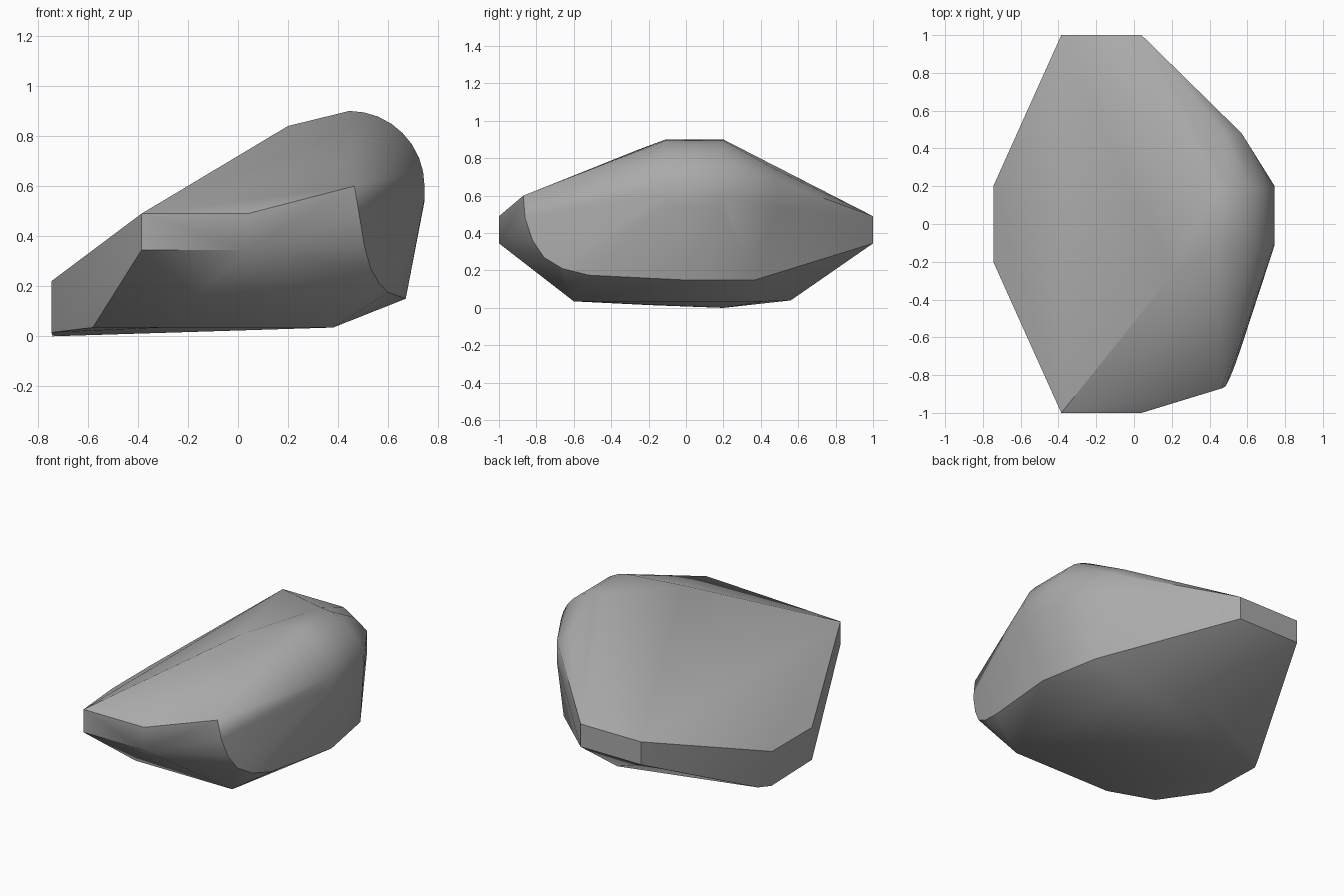
import bpy
import bmesh
from math import sin, cos, radians

# remove the default cube only
default_cube = bpy.data.objects.get("Cube")
if default_cube:
    bpy.data.objects.remove(default_cube, do_unlink=True)


def flat_material(name, rgb):
    """Plain single-colour material."""
    material = bpy.data.materials.new(name)
    material.use_nodes = True
    colour = (*rgb, 1.0)
    material.diffuse_color = colour
    shader = material.node_tree.nodes["Principled BSDF"]
    shader.inputs["Base Color"].default_value = colour
    shader.inputs["Roughness"].default_value = 0.8
    return material


def hull_object(name, points, material, smooth_angle):
    """Convex boulder wrapped around the given corner points."""
    bm = bmesh.new()
    for point in points:
        bm.verts.new(point)
    result = bmesh.ops.convex_hull(bm, input=bm.verts[:])
    unused = {v for v in result["geom_interior"] + result["geom_unused"]
              if isinstance(v, bmesh.types.BMVert) and v.is_valid}
    bmesh.ops.delete(bm, geom=list(unused), context="VERTS")
    bmesh.ops.dissolve_limit(bm, angle_limit=radians(1.5),
                             verts=bm.verts[:], edges=bm.edges[:])
    bmesh.ops.recalc_face_normals(bm, faces=bm.faces[:])
    mesh = bpy.data.meshes.new(name)
    bm.to_mesh(mesh)
    bm.free()
    mesh.materials.append(material)
    obj = bpy.data.objects.new(name, mesh)
    bpy.context.collection.objects.link(obj)
    bpy.ops.object.select_all(action="DESELECT")
    obj.select_set(True)
    bpy.context.view_layer.objects.active = obj
    bpy.ops.object.shade_smooth_by_angle(angle=radians(smooth_angle))
    return obj


corners = []

# upright chopped ends at the front and the back
for y in (-1, 1):
    for x in (-0.385, 0.04):
        corners += [(x, y, 0.345), (x, y, 0.49)]

# low edge on the thin side
for y in (-0.2, 0.2):
    corners.append((-0.745, y, 0.22))

# rounded shoulder: an arc swept along the depth
for step in range(9):
    angle = radians(90 * step / 8)
    x, z = 0.445 + 0.3 * cos(angle), 0.6 + 0.3 * sin(angle)
    corners += [(x, -0.11, z), (x, 0.2, z)]

# crest and the bent corner behind the shoulder
corners += [(0.2, -0.27, 0.84), (0.57, 0.48, 0.54), (0.57, 0.48, 0.68),
            (0.48, 0.48, 0.74)]

# curved rim of the flat thick side
corners += [(0.465, -0.87, 0.6), (0.485, -0.86, 0.48), (0.505, -0.82, 0.36),
            (0.53, -0.76, 0.27), (0.565, -0.66, 0.21), (0.6, -0.52, 0.175),
            (0.67, -0.02, 0.15), (0.745, -0.11, 0.55), (0.745, 0.19, 0.54),
            (0.6, 0.37, 0.15)]

# outline of the underside
corners += [(0.38, -0.6, 0.035), (-0.3, -0.6, 0.035), (-0.58, -0.5, 0.035),
            (-0.745, -0.2, 0.015), (-0.74, 0.2, 0), (-0.7, 0.28, 0.01),
            (0.09, 0.56, 0.04), (0.34, 0.42, 0.035)]

stone_grey = flat_material("stone grey", (0.4, 0.4, 0.4))
hull_object("boulder", corners, stone_grey, 35)
